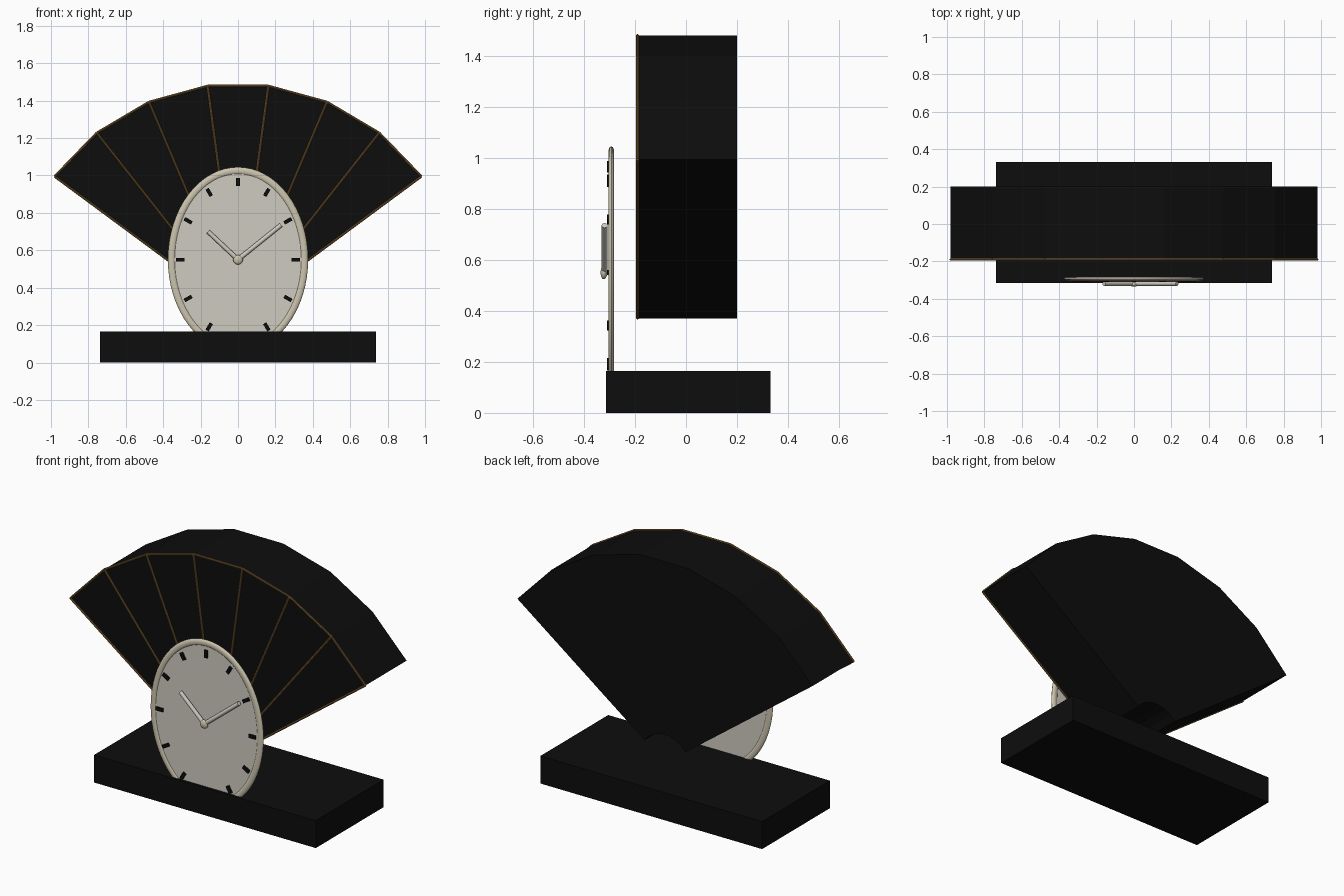
import bpy
import bmesh
from math import sin, cos, pi, radians, atan2, hypot
from mathutils import Matrix, Vector

cube = bpy.data.objects.get("Cube")
if cube:
    bpy.data.objects.remove(cube, do_unlink=True)


def material(name, rgb):
    mat = bpy.data.materials.new(name)
    mat.use_nodes = True
    mat.diffuse_color = (*rgb, 1)
    mat.node_tree.nodes["Principled BSDF"].inputs["Base Color"].default_value = (*rgb, 1)
    return mat


black = material("black lacquer", (0.004, 0.004, 0.004))
gold = material("dark gold", (0.24, 0.13, 0.035))
ivory = material("ivory dial", (0.62, 0.60, 0.53))
cream = material("cream metal", (0.60, 0.55, 0.42))


def finish(bm, name, mat, smooth=False):
    bmesh.ops.recalc_face_normals(bm, faces=bm.faces)
    mesh = bpy.data.meshes.new(name)
    bm.to_mesh(mesh)
    bm.free()
    mesh.materials.append(mat)
    obj = bpy.data.objects.new(name, mesh)
    bpy.context.collection.objects.link(obj)
    if smooth:
        bpy.ops.object.select_all(action="DESELECT")
        obj.select_set(True)
        bpy.context.view_layer.objects.active = obj
        bpy.ops.object.shade_smooth_by_angle(angle=radians(40))
    return obj


def box(name, center, size, mat, turn=0):
    bm = bmesh.new()
    move = Matrix.Translation(center) @ Matrix.Rotation(turn, 4, "Y")
    bmesh.ops.create_cube(bm, size=1, matrix=move @ Matrix.Diagonal((*size, 1)))
    return finish(bm, name, mat)


def rod(name, start, end, radius, mat, sides=8):
    start, end = Vector(start), Vector(end)
    axis = end - start
    bm = bmesh.new()
    place = Matrix.Translation((start + end) / 2) @ axis.to_track_quat("Z", "Y").to_matrix().to_4x4()
    bmesh.ops.create_cone(bm, cap_ends=True, segments=sides, radius1=radius,
                          radius2=radius, depth=axis.length, matrix=place)
    return finish(bm, name, mat, True)


# Base slab
box("base", (0, 0.008, 0.082), (1.475, 0.645, 0.165), black)

# Fan body: a thick ring sector made of seven flat panels
PANELS, STEP, PIVOT = 7, radians(15.3), 0.27
OUTER, INNER, FRONT, BACK = 1.22, 0.17, -0.19, 0.2


def fan_point(radius, i, y):
    a = (i - PANELS / 2) * STEP
    return Vector((radius * sin(a), y, PIVOT + radius * cos(a)))


bm = bmesh.new()
for i in range(PANELS):
    ring = [bm.verts.new(fan_point(r, k, FRONT))
            for r, k in ((INNER, i), (OUTER, i), (OUTER, i + 1), (INNER, i + 1))]
    bm.faces.new(ring)
bmesh.ops.remove_doubles(bm, verts=bm.verts, dist=0.0001)
grown = bmesh.ops.extrude_face_region(bm, geom=bm.faces[:], use_keep_orig=True)
moved = [g for g in grown["geom"] if isinstance(g, bmesh.types.BMVert)]
bmesh.ops.translate(bm, verts=moved, vec=(0, BACK - FRONT, 0))
inside = [f for f in bm.faces if abs(f.normal.y) < 0.1
          and all(len(e.link_faces) > 3 for e in f.edges if abs((e.verts[0].co - e.verts[1].co).y) < 0.01)]
bmesh.ops.delete(bm, geom=inside, context="FACES_ONLY")
finish(bm, "fan_body", black)

# Gold ribs and rim along the front edge
for i in range(PANELS + 1):
    rod("fan_rib", fan_point(INNER, i, FRONT), fan_point(OUTER, i, FRONT), 0.006, gold)
for i in range(PANELS):
    rod("fan_rim", fan_point(OUTER, i, FRONT), fan_point(OUTER, i + 1, FRONT), 0.006, gold)

# Oval dial
DIAL_Z, DIAL_Y = 0.55, -0.293
bm = bmesh.new()
bmesh.ops.create_cone(bm, cap_ends=True, segments=64, radius1=1, radius2=1, depth=1)
bmesh.ops.transform(bm, verts=bm.verts, matrix=Matrix.Translation((0, DIAL_Y, DIAL_Z))
                    @ Matrix.Diagonal((0.355, 0.012, 0.475, 1)) @ Matrix.Rotation(pi / 2, 4, "X"))
finish(bm, "dial", ivory, True)

# Rounded oval bezel
bm = bmesh.new()
N, M = 64, 10
rows = []
for i in range(N):
    a = 2 * pi * i / N
    row = []
    for j in range(M):
        t = 2 * pi * j / M
        grow = 0.02 * cos(t)
        row.append(bm.verts.new(((0.355 + grow) * cos(a), DIAL_Y + 0.011 * sin(t),
                                 DIAL_Z + (0.475 + grow) * sin(a))))
    rows.append(row)
for i in range(N):
    p, q = rows[i], rows[(i + 1) % N]
    for j in range(M):
        k = (j + 1) % M
        bm.faces.new((p[j], q[j], q[k], p[k]))
finish(bm, "bezel", cream, True)

# Hour marks
for h in range(12):
    a = h * pi / 6
    box("hour_mark", (0.308 * sin(a), -0.303, DIAL_Z + 0.415 * cos(a)),
        (0.02, 0.014, 0.045), black, a)

# Hands and hub
rod("hour_hand", (0, -0.319, DIAL_Z), (-0.16, -0.319, 0.70), 0.012, ivory, 12)
rod("minute_hand", (0, -0.319, DIAL_Z), (0.23, -0.319, 0.735), 0.012, ivory, 12)
rod("hand_post", (0, -0.292, DIAL_Z), (0, -0.32, DIAL_Z), 0.01, cream, 12)
bm = bmesh.new()
bmesh.ops.create_uvsphere(bm, u_segments=20, v_segments=12, radius=0.026,
                          matrix=Matrix.Translation((0, -0.322, DIAL_Z)) @ Matrix.Diagonal((1, 0.5, 1, 1)))
finish(bm, "hub", cream, True)
